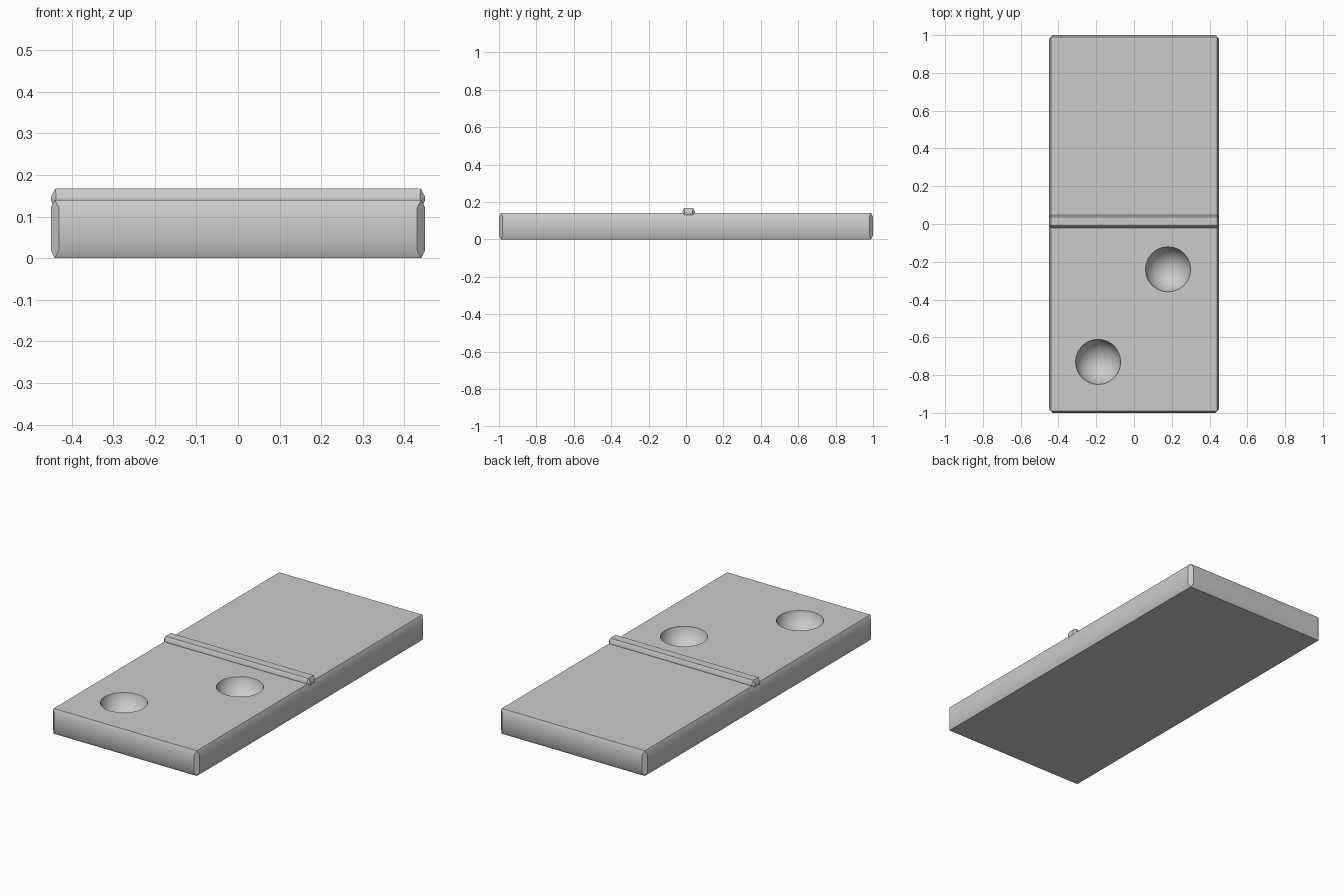
import bpy, bmesh, math
from itertools import product
from mathutils import Vector

cube = bpy.data.objects.get("Cube")
if cube:
    bpy.data.objects.remove(cube, do_unlink=True)

grey = bpy.data.materials.new("plain_grey")
grey.use_nodes = True
colour = (0.6, 0.6, 0.6, 1)
grey.diffuse_color = colour
grey.node_tree.nodes["Principled BSDF"].inputs["Base Color"].default_value = colour


def finish(name, bm):
    mesh = bpy.data.meshes.new(name)
    bm.normal_update()
    bm.to_mesh(mesh)
    bm.free()
    obj = bpy.data.objects.new(name, mesh)
    bpy.context.collection.objects.link(obj)
    mesh.materials.append(grey)
    return obj


def chamfered_box(name, centre, half, cut):
    """Box whose corners are cut; cut holds (top face inset, side inset) per axis."""
    bm = bmesh.new()
    hx, hy, hz = half
    flat, side, drop = cut
    corner = [(hx - flat, hy - flat, hz), (hx - side, hy, hz - drop), (hx, hy - side, hz - drop)]
    for signs in product((-1, 1), repeat=3):
        for p in corner:
            bm.verts.new(Vector(centre) + Vector(s * c for s, c in zip(signs, p)))
    bmesh.ops.convex_hull(bm, input=bm.verts[:])
    bmesh.ops.dissolve_limit(bm, angle_limit=math.radians(1), verts=bm.verts[:], edges=bm.edges[:])
    bmesh.ops.recalc_face_normals(bm, faces=bm.faces[:])
    return finish(name, bm)


def smooth(obj):
    bpy.ops.object.select_all(action="DESELECT")
    obj.select_set(True)
    bpy.context.view_layer.objects.active = obj
    bpy.ops.object.shade_smooth_by_angle(angle=math.radians(30))


# Slab and dividing ridge
slab = chamfered_box("tile_slab", (0, 0, 0.07), (0.45, 1, 0.07), (0.01, 0.02, 0.02))
ridge = chamfered_box("dividing_ridge", (0, 0.014, 0.143), (0.45, 0.034, 0.024), (0.011, 0.013, 0.02))

# Round pips scooped out of the front half
bm = bmesh.new()
for x, y in ((0.18, -0.24), (-0.19, -0.73)):
    ball = bmesh.ops.create_uvsphere(bm, u_segments=24, v_segments=24, radius=0.122)
    bmesh.ops.translate(bm, verts=ball["verts"], vec=(x, y, 0.162))
cutter = finish("pip_cutter", bm)

scoop = slab.modifiers.new("pips", "BOOLEAN")
scoop.operation = "DIFFERENCE"
scoop.solver = "EXACT"
scoop.object = cutter
bpy.context.view_layer.objects.active = slab
bpy.ops.object.modifier_apply(modifier=scoop.name)
bpy.data.objects.remove(cutter, do_unlink=True)

for part in (slab, ridge):
    smooth(part)
